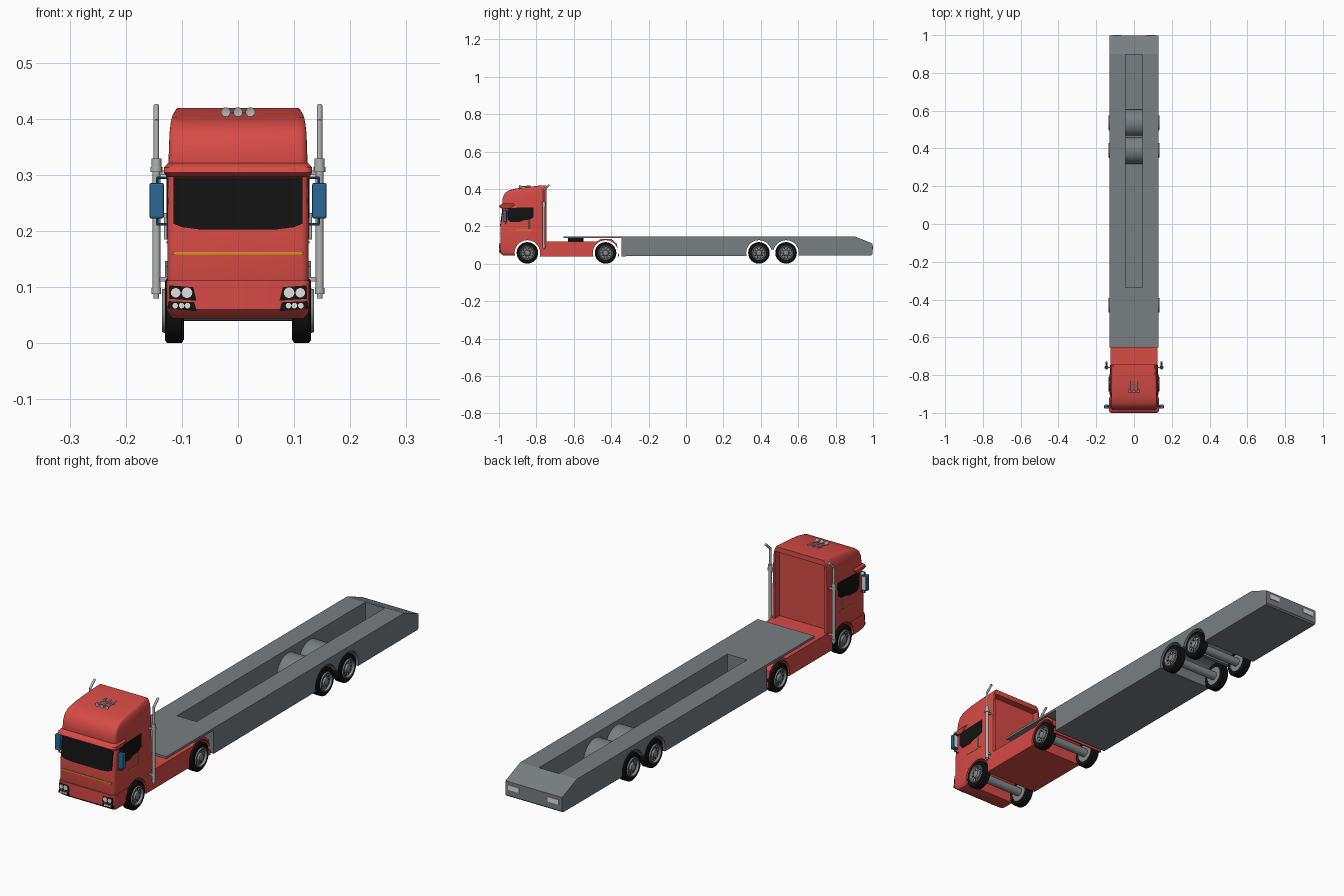
import bpy, bmesh, math
from mathutils import Vector

if "Cube" in bpy.data.objects:
    bpy.data.objects.remove(bpy.data.objects["Cube"])


def material(name, *rgb):
    m = bpy.data.materials.new(name)
    m.diffuse_color = (*rgb, 1)
    m.use_nodes = True
    m.node_tree.nodes["Principled BSDF"].inputs["Base Color"].default_value = m.diffuse_color
    return m


RED = material("red paint", 0.68, 0.07, 0.06)
GREY = material("trailer grey", 0.19, 0.21, 0.225)
BLACK = material("black", 0.006, 0.006, 0.006)
METAL = material("wheel metal", 0.24, 0.25, 0.26)
CHROME = material("chrome", 0.45, 0.46, 0.46)
BLUE = material("mirror blue", 0.024, 0.14, 0.3)
YELLOW = material("yellow stripe", 0.65, 0.33, 0.01)
WHITE = material("lamp white", 0.75, 0.75, 0.75)


def finish(name, bm, mat, smooth=False):
    bmesh.ops.remove_doubles(bm, verts=bm.verts, dist=1e-5)
    bmesh.ops.recalc_face_normals(bm, faces=bm.faces)
    me = bpy.data.meshes.new(name)
    bm.to_mesh(me)
    bm.free()
    me.materials.append(mat)
    ob = bpy.data.objects.new(name, me)
    bpy.context.collection.objects.link(ob)
    if smooth:
        shade(ob)
    return ob


def shade(ob, angle=35):
    bpy.ops.object.select_all(action='DESELECT')
    ob.select_set(True)
    bpy.context.view_layer.objects.active = ob
    bpy.ops.object.shade_smooth_by_angle(angle=math.radians(angle))


def prism(name, pts, axis, a, b, mat, slope=0):
    """Polygon extruded along x (points y,z) or y (points x,z, optional backward lean)."""
    bm = bmesh.new()
    to3 = (lambda u, z: (a, u, z)) if axis == 'x' else (lambda u, z: (u, a + slope * (z - 0.2), z))
    face = bm.faces.new([bm.verts.new(to3(u, z)) for u, z in pts])
    ext = bmesh.ops.extrude_face_region(bm, geom=[face])['geom']
    move = (b - a, 0, 0) if axis == 'x' else (0, b - a, 0)
    bmesh.ops.translate(bm, vec=move, verts=[v for v in ext if isinstance(v, bmesh.types.BMVert)])
    return finish(name, bm, mat)


def box(name, x0, x1, y0, y1, z0, z1, mat):
    return prism(name, [(y0, z0), (y1, z0), (y1, z1), (y0, z1)], 'x', x0, x1, mat)


def skin(name, rings, mat, caps=True):
    bm = bmesh.new()
    vr = [[bm.verts.new(p) for p in r] for r in rings]
    n = len(vr[0])
    for r0, r1 in zip(vr, vr[1:]):
        for i in range(n):
            bm.faces.new((r0[i], r0[(i + 1) % n], r1[(i + 1) % n], r1[i]))
    if caps:
        bm.faces.new(vr[0])
        bm.faces.new(vr[-1])
    return finish(name, bm, mat, True)


def loft(name, sections, mat, radius=0.014):
    """Stack of rounded rectangles: (z, half width, front y, rear y)."""
    rings = []
    for z, w, yf, yr in sections:
        ring = []
        for cx, cy, start, r in ((w, yf, -90, radius), (w, yr, 0, 0.003),
                                 (-w, yr, 90, 0.003), (-w, yf, 180, radius)):
            ox = cx - math.copysign(r, cx)
            oy = cy + r if cy == yf else cy - r
            for k in range(5):
                t = math.radians(start + 22.5 * k)
                ring.append((ox + r * math.cos(t), oy + r * math.sin(t), z))
        rings.append(ring)
    return skin(name, rings, mat)


def turned(name, profile, start, direction, mat, segs=32, closed=False):
    """Profile (distance along axis, radius) revolved about an axis."""
    d = Vector(direction).normalized()
    q = d.to_track_quat('Z', 'Y')
    if closed:
        profile = profile + profile[:1]
    rings = [[Vector(start) + q @ Vector((max(r, 1e-7) * math.cos(2 * math.pi * k / segs),
              max(r, 1e-7) * math.sin(2 * math.pi * k / segs), h)) for k in range(segs)] for h, r in profile]
    return skin(name, rings, mat, False)


def rod(name, a, b, r, mat, segs=16, r2=None):
    d = Vector(b) - Vector(a)
    return turned(name, [(0, 0), (0, r), (d.length, r if r2 is None else r2), (d.length, 0)], a, d, mat, segs)


def cut(ob, cutter):
    mod = ob.modifiers.new("cut", 'BOOLEAN')
    mod.operation, mod.solver, mod.object = 'DIFFERENCE', 'EXACT', cutter
    bpy.context.view_layer.objects.active = ob
    bpy.ops.object.modifier_apply(modifier="cut")
    bpy.data.objects.remove(cutter)


def arc(cy, cz, r, a0, a1, n=16):
    return [(cy + r * math.cos(math.radians(a0 + (a1 - a0) * k / n)),
             cz + r * math.sin(math.radians(a0 + (a1 - a0) * k / n))) for k in range(n + 1)]


HUB = 0.058
WHEELS = {"front": -0.848, "drive": -0.43, "trailer_front": 0.39, "trailer_rear": 0.535}


def cut_arch(ob, y):
    cut(ob, prism("arch_cutter", arc(y, HUB, 0.068, 0, 352.5, 47), 'x', -0.2, 0.2, ob.data.materials[0]))


# Cab body with rear recess between the side fairings
cab = loft("cab", [(0.05, 0.121, -0.975, -0.745), (0.11, 0.126, -0.992, -0.745), (0.2, 0.126, -0.992, -0.745),
                   (0.295, 0.125, -0.979, -0.745), (0.32, 0.124, -0.982, -0.745), (0.35, 0.123, -0.981, -0.745),
                   (0.375, 0.122, -0.97, -0.745), (0.392, 0.12, -0.95, -0.745), (0.402, 0.118, -0.91, -0.745),
                   (0.41, 0.115, -0.85, -0.745), (0.419, 0.109, -0.775, -0.745)], RED)
cut(cab, box("recess_cutter", -0.113, 0.113, -0.775, -0.7, 0.12, 0.398, RED))
cut_arch(cab, WHEELS["front"])
shade(cab)
# Bumper and sun visor
bumper = loft("front_bumper", [(0.044, 0.118, -0.975, -0.9), (0.054, 0.125, -0.99, -0.9),
                               (0.06, 0.127, -0.996, -0.9), (0.112, 0.128, -0.996, -0.9)], RED, 0.012)
cut_arch(bumper, WHEELS["front"])
loft("sun_visor", [(0.296, 0.127, -0.988, -0.94), (0.304, 0.132, -1.0, -0.93),
                   (0.313, 0.132, -0.996, -0.92), (0.321, 0.125, -0.983, -0.91)], RED)
# Tractor chassis with rear fenders
chassis = prism("chassis", [(-0.785, 0.04), (-0.785, 0.12), (-0.475, 0.12), (-0.455, 0.133), (-0.4, 0.133),
                            (-0.37, 0.107), (-0.358, 0.04)], 'x', -0.1255, 0.1255, RED)
cut_arch(chassis, WHEELS["front"])
cut_arch(chassis, WHEELS["drive"])
rod("fifth_wheel", (0, -0.59, 0.118), (0, -0.59, 0.14), 0.042, BLACK, 32)

# Windscreen and front stripe
prism("windscreen", [(-0.115, 0.295), (0.115, 0.295), (0.115, 0.213), (0.1, 0.207), (0.07, 0.203),
                     (-0.07, 0.203), (-0.1, 0.207), (-0.115, 0.213)], 'y', -0.995, -0.987, BLACK, 0.137)
box("front_stripe", -0.117, 0.117, -0.9945, -0.987, 0.158, 0.163, YELLOW)

window = [(-0.955, 0.298), (-0.815, 0.302), (-0.815, 0.248), (-0.835, 0.236), (-0.87, 0.232),
          (-0.89, 0.223), (-0.94, 0.223), (-0.955, 0.24)]
for s, side in ((-1, "left"), (1, "right")):
    # Side glass, stripe and door handle
    prism(side + "_window", window, 'x', s * 0.122, s * 0.1275, BLACK)
    box(side + "_stripe", s * 0.122, s * 0.1275, -0.905, -0.825, 0.178, 0.182, YELLOW)
    rod(side + "_door_handle", (s * 0.129, -0.838, 0.185), (s * 0.129, -0.838, 0.232), 0.003, CHROME)
    # Headlight clusters
    prism(side + "_headlight_upper", [(s * x, z) for x, z in
          ((0.08, 0.1), (0.122, 0.103), (0.122, 0.079), (0.074, 0.076))], 'y', -0.9975, -0.988, BLACK)
    prism(side + "_headlight_lower", [(s * x, z) for x, z in
          ((0.078, 0.073), (0.123, 0.075), (0.125, 0.062), (0.074, 0.058))], 'y', -0.9975, -0.988, BLACK)
    for x, z, r in ((0.091, 0.09, 0.0095), (0.111, 0.09, 0.0085), (0.09, 0.067, 0.005),
                    (0.1005, 0.067, 0.005), (0.112, 0.067, 0.005)):
        rod(side + "_lamp", (s * x, -0.99, z), (s * x, -1.0, z), r, WHITE)
    # Mirrors on two arms
    mirror = box(side + "_mirror", s * 0.132, s * 0.158, -0.977, -0.958, 0.222, 0.286, BLUE)
    bev = mirror.modifiers.new("soft edges", 'BEVEL')
    bev.width, bev.segments = 0.004, 2
    box(side + "_mirror_glass", s * 0.136, s * 0.154, -0.959, -0.956, 0.227, 0.281, WHITE)
    for z, zm in ((0.295, 0.28), (0.212, 0.228)):
        rod(side + "_mirror_arm", (s * 0.12, -0.966, z), (s * 0.145, -0.966, z), 0.0025, BLUE, 8)
        rod(side + "_mirror_mount", (s * 0.144, -0.966, z), (s * 0.144, -0.966, zm), 0.0025, BLUE, 8)
    # Exhaust stacks, with tips bent backwards
    x, y = s * 0.1455, -0.76
    turned(side + "_exhaust", [(0, 0), (0, 0.005), (0.008, 0.005), (0.008, 0.0085), (0.018, 0.0085), (0.018, 0.007),
           (0.225, 0.007), (0.225, 0.0105), (0.234, 0.0105), (0.234, 0.009), (0.249, 0.009), (0.249, 0.0048),
           (0.318, 0.0048), (0.318, 0)], (x, y, 0.08), (0, 0, 1), CHROME, 16)
    rod(side + "_exhaust_tip", (x, y - 0.001, 0.395), (x, y + 0.03, 0.423), 0.0048, CHROME)
    for z in (0.11, 0.3):
        box(side + "_exhaust_bracket", s * 0.12, s * 0.143, -0.763, -0.757, z, z + 0.008, CHROME)
    # Trailer tail lamp
    box(side + "_tail_lamp", s * 0.065, s * 0.115, 0.99, 1.0, 0.075, 0.095, WHITE)

# Roof horns
for i, x in enumerate((-0.022, 0, 0.022)):
    turned("roof_horn", [(0, 0), (0, 0.003), (0.04, 0.003), (0.052, 0.005), (0.06, 0.0085), (0.057, 0)],
           (x, -0.832, 0.415), (0, -1, -0.05), CHROME, 16)
    rod("horn_foot", (x, -0.85, 0.4), (x, -0.85, 0.415), 0.003, CHROME, 8)
rod("horn_bar", (-0.028, -0.85, 0.413), (0.028, -0.85, 0.413), 0.0025, CHROME, 8)

# Trailer bed: sloped tail, wheel tunnels and a central well with wheel humps
trailer = prism("trailer_bed", [(-0.345, 0.04), (0.99, 0.044), (0.997, 0.05), (0.997, 0.108), (0.9, 0.147),
                                (-0.345, 0.147)], 'x', -0.13, 0.13, GREY)
y1, y2 = WHEELS["trailer_front"], WHEELS["trailer_rear"]
well = ([(-0.335, 0.2), (-0.335, 0.05), (y1 - 0.072, 0.05)] + arc(y1, HUB, 0.072, 180, 20)
        + arc(y2, HUB, 0.072, 160, 0) + [(y2 + 0.072, 0.05), (0.898, 0.05), (0.898, 0.2)])
cut(trailer, prism("well_cutter", well, 'x', -0.045, 0.045, GREY))
cut_arch(trailer, y1)
cut_arch(trailer, y2)
cut(trailer, box("notch_cutter", -0.2, 0.2, 0.445, 0.48, 0.0, 0.077, GREY))
shade(trailer, 20)
box("gooseneck_plate", -0.13, 0.13, -0.655, -0.344, 0.137, 0.147, GREY)

# Wheels and axles
for label, y in WHEELS.items():
    rod(label + "_axle", (-0.1, y, HUB), (0.1, y, HUB), 0.018, METAL, 24)
    for s in (-1, 1):
        c = (s * 0.1135, y, HUB)
        turned(label + "_tyre", [(-0.017, 0.039), (-0.017, 0.052), (-0.013, 0.0575), (0.013, 0.0575),
               (0.017, 0.052), (0.017, 0.038)], c, (s, 0, 0), BLACK, 36, True)
        turned(label + "_rim", [(-0.016, 0), (-0.016, 0.04), (0.016, 0.04), (0.022, 0.038), (0.022, 0.034),
               (0.013, 0.031), (0.013, 0.018), (0.02, 0.014), (0.022, 0.009), (0.022, 0)], c, (s, 0, 0), METAL)
        for k in range(10):
            t = math.tau * k / 10
            p = (y + 0.0245 * math.cos(t), HUB + 0.0245 * math.sin(t))
            rod(label + "_rim_hole", (s * 0.125, *p), (s * 0.1275, *p), 0.0035, BLACK, 8)
